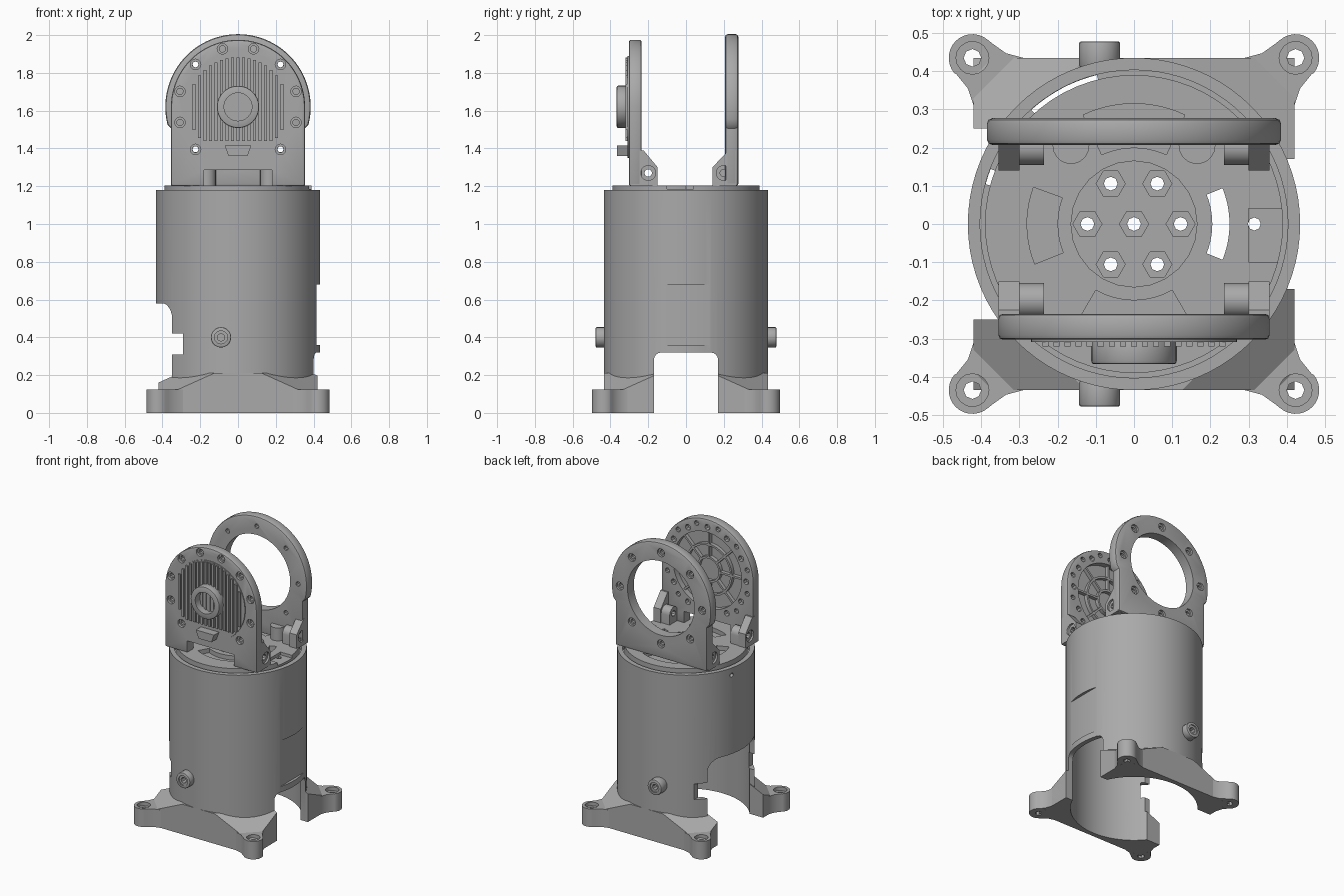
import bpy, bmesh
from math import sin, cos, pi, radians, sqrt
from mathutils import Vector

if "Cube" in bpy.data.objects:
    bpy.data.objects.remove(bpy.data.objects["Cube"])

grey = bpy.data.materials.new("plain grey")
grey.use_nodes = True
grey.diffuse_color = (0.4, 0.4, 0.4, 1)
grey.node_tree.nodes["Principled BSDF"].inputs["Base Color"].default_value = (0.4, 0.4, 0.4, 1)


def arc(u, v, r, a0, a1, n):
    """Points on an arc, angles in degrees."""
    steps = [radians(a0 + (a1 - a0) * i / n) for i in range(n + 1)]
    return [(u + r * cos(t), v + r * sin(t)) for t in steps]


def circle(u, v, r, n=12):
    return arc(u, v, r, 0, 360, n)[:-1]


def sector(r0, r1, a0, a1, n=10):
    return arc(0, 0, r0, a0, a1, n) + arc(0, 0, r1, a1, a0, n)


def rect(u0, u1, v0, v1):
    return [(u0, v0), (u1, v0), (u1, v1), (u0, v1)]


def place(axis, u, v, w):
    return {"x": (w, u, v), "y": (u, w, v), "z": (u, v, w)}[axis]


def prism(name, loops, axis, a, b):
    """Extrude one or more closed outlines along an axis from a to b."""
    if not isinstance(loops[0], list):
        loops = [loops]
    bm = bmesh.new()
    for loop in loops:
        face = bm.faces.new([bm.verts.new(place(axis, u, v, a)) for u, v in loop])
        top = bmesh.ops.extrude_face_region(bm, geom=[face])["geom"]
        move = Vector(place(axis, 0, 0, b - a))
        bmesh.ops.translate(bm, vec=move, verts=[g for g in top if isinstance(g, bmesh.types.BMVert)])
    bmesh.ops.recalc_face_normals(bm, faces=bm.faces)
    mesh = bpy.data.meshes.new(name)
    bm.to_mesh(mesh)
    bm.free()
    mesh.materials.append(grey)
    obj = bpy.data.objects.new(name, mesh)
    bpy.context.collection.objects.link(obj)
    return obj


def cut(obj, *cutters, bevel=0):
    """Subtract prisms, given as (loops, axis, a, b), and bake the result."""
    if bevel:
        mod = obj.modifiers.new("bevel", "BEVEL")
        mod.width, mod.segments, mod.angle_limit = bevel, 2, radians(60)
    tools = [prism("cutter", *c) for c in cutters]
    for tool in tools:
        mod = obj.modifiers.new("cut", "BOOLEAN")
        mod.operation, mod.solver, mod.object = "DIFFERENCE", "EXACT", tool
    bpy.context.view_layer.update()
    baked = bpy.data.meshes.new_from_object(obj.evaluated_get(bpy.context.evaluated_depsgraph_get()))
    obj.modifiers.clear()
    obj.data = baked
    for tool in tools:
        bpy.data.objects.remove(tool)
    return obj


# Main tube with cable openings, side flat and rim hole
door = rect(-0.17, 0.17, -0.1, 0.28)[:2] + arc(0.13, 0.28, 0.04, 0, 90, 4) + arc(-0.13, 0.28, 0.04, 90, 180, 4)
gate = rect(-0.26, 0.26, -0.1, 0.5)[:2] + arc(0.18, 0.5, 0.08, 0, 90, 6) + arc(-0.18, 0.5, 0.08, 90, 180, 6)
tube = prism("main_tube", circle(0, 0, 0.435, 80), "z", 0, 1.18)
cut(tube,
    (circle(0, 0, 0.403, 80), "z", -0.1, 1.3),
    (door, "x", 0.2, 0.6),
    (gate, "x", -0.6, -0.2),
    (rect(-0.33, 0.33, 0.31, 0.42), "x", -0.6, -0.29),
    (rect(-0.2, 0.2, 0.36, 0.68), "x", 0.416, 0.6),
    (circle(0.1, 1.13, 0.014), "x", -0.6, -0.2))

# Inner ledge below the turntable, with two slots
ledge = prism("inner_ledge", circle(0, 0, 0.41, 64), "z", 1.09, 1.12)
cut(ledge, (circle(0, 0, 0.35, 64), "z", 1, 1.2),
    (sector(0.37, 0.402, 104, 132), "z", 1, 1.2),
    (sector(0.37, 0.402, 159, 165), "z", 1, 1.2))

# Side bosses on the tube
for name, s in (("front_boss", -1), ("rear_boss", 1)):
    boss = prism(name, circle(-0.09, 0.4, 0.054, 20), "y", s * 0.41, s * 0.478)
    cut(boss, (circle(-0.09, 0.4, 0.035, 12), "y", s * 0.47, s * 0.5),
        (circle(-0.09, 0.4, 0.02, 8), "y", s * 0.43, s * 0.5), bevel=0.006)

# Base: two halves with sloped shoulders, each with two feet
bore = (circle(0, 0, 0.403, 80), "z", -0.1, 0.5)
for side, sy in (("front", -1), ("rear", 1)):
    plan = [(-0.3, sy * 0.25), (-0.42, sy * 0.25), (-0.42, sy * 0.435),
            (0.42, sy * 0.435), (0.42, sy * 0.17), (0.3, sy * 0.17)]
    shoulder = prism(side + "_base_shoulder", plan, "z", 0, 0.21)
    bm = bmesh.new()
    bm.from_mesh(shoulder.data)
    for sx in (-1, 1):
        geom = bm.verts[:] + bm.edges[:] + bm.faces[:]
        res = bmesh.ops.bisect_plane(bm, geom=geom, plane_co=(sx * 0.375, sy * 0.375, 0.125),
                                     plane_no=(sx * 0.45, sy * 0.45, 1), clear_outer=True)
        edges = [g for g in res["geom_cut"] if isinstance(g, bmesh.types.BMEdge)]
        bmesh.ops.holes_fill(bm, edges=edges)
    bmesh.ops.recalc_face_normals(bm, faces=bm.faces)
    bm.to_mesh(shoulder.data)
    bm.free()
    cut(shoulder, bore)

    for label, sx in (("right", -1), ("left", 1)):
        inner = 0.17 if sx > 0 else 0.25
        half = [(0.3, inner), (0.42, inner), (0.42, 0.31), (0.435, 0.355), (0.465, 0.392)]
        half += arc(0.423, 0.435, 0.062, -40, 130, 14)
        half += [(0.37, 0.472), (0.335, 0.447), (0.29, 0.435), (0.24, 0.3)]
        foot = prism(f"{side}_{label}_foot", [(sx * x, sy * y) for x, y in half], "z", 0, 0.125)
        cx, cy = sx * 0.423, sy * 0.435
        cut(foot, bore,
            (circle(cx, cy, 0.043, 16), "z", 0.1, 0.2),
            (circle(cx, cy, 0.023, 8), "z", -0.1, 0.2),
            (circle(sx * 0.365, sy * 0.425, 0.013, 8), "z", -0.1, 0.05),
            (circle(sx * 0.41, sy * 0.375, 0.013, 8), "z", -0.1, 0.05))

# Turntable with hub, pockets and windows
table = prism("turntable", circle(0, 0, 0.39, 64), "z", 1.15, 1.205)
hub_holes = [arc(0, 0, 0.122, 60 * i, 60 * i, 1)[0] for i in range(6)] + [(0, 0)]
cut(table,
    (circle(0, 0, 0.165, 24), "z", 1.18, 1.3),
    (sector(0.2, 0.28, 160, 202), "z", 1.175, 1.3),
    (sector(0.2, 0.28, 240, 300), "z", 1.175, 1.3),
    (sector(0.2, 0.315, 65, 115), "z", 1.175, 1.3),
    (sector(0.205, 0.25, -22, 22), "z", 1, 1.3),
    (rect(0.3, 0.45, -0.1, 0.04), "z", 1.185, 1.3),
    (circle(0.315, 0, 0.017, 8), "z", 1, 1.3),
    ([circle(x, y, 0.038, 6) for x, y in hub_holes], "z", 1.168, 1.3),
    ([circle(x, y, 0.018, 8) for x, y in hub_holes], "z", 1, 1.3))

# Bracket plates
AXIS_Z = 1.62
ring_points = lambda angles, r: [arc(0, AXIS_Z, r, a, a, 1)[0] for a in angles]
front_outline = [(-0.355, 1.2), (0.355, 1.2)] + arc(0, AXIS_Z, 0.355, 0, 180, 40)
front = prism("front_bracket", front_outline, "y", -0.303, -0.235)
screws = ring_points(range(-45, 226, 30), 0.318)
pockets = ring_points(range(-60, 241, 30), 0.3)
cut(front,
    (circle(0, AXIS_Z, 0.265, 48), "y", -0.275, -0.2),
    (rect(-0.18, 0.18, 1.1, 1.285), "y", -0.4, -0.2),
    ([circle(x, z, 0.028) for x, z in screws], "y", -0.4, -0.285),
    ([circle(x, z, 0.017, 10) for x, z in screws], "y", -0.4, -0.2),
    ([circle(x, z, 0.02, 8) for x, z in pockets], "y", -0.265, -0.2), bevel=0.012)

low = AXIS_Z + 0.385 * sin(radians(-14))
rear_outline = [(-0.355, 1.2), (0.355, 1.2), (0.355, low - 0.02)]
rear_outline += arc(0, AXIS_Z, 0.385, -14, 194, 48) + [(-0.355, low - 0.02)]
rear = prism("rear_bracket", rear_outline, "y", 0.207, 0.277)
screws = ring_points(range(0, 360, 45), 0.318)
cut(rear,
    (circle(0, AXIS_Z, 0.258, 56), "y", 0, 0.5),
    ([circle(x, z, 0.028) for x, z in screws], "y", 0.262, 0.4),
    ([circle(x, z, 0.016, 10) for x, z in screws], "y", 0, 0.5), bevel=0.014)

# Bracket lugs, nuts and rear posts
for label, s in (("right", -1), ("left", 1)):
    for side, sy, y0, y1 in (("front", -1, 0.15, 0.29), ("rear", 1, 0.14, 0.265)):
        outline = [(sy * y1, 1.2), (sy * y0, 1.2), (sy * y0, 1.3), (sy * 0.225, 1.39), (sy * y1, 1.39)]
        lug = prism(f"{side}_{label}_lug", outline, "x", s * 0.3, s * 0.355)
        hole = (circle(sy * 0.2, 1.27, 0.02, 10), "x", s * 0.1, s * 0.5)
        cut(lug, (circle(sy * 0.2, 1.27, 0.04, 14), "x", s * 0.342, s * 0.5), hole)
        block = rect(sy * 0.155, sy * 0.245, 1.2, 1.27)[:2] + arc(sy * 0.2, 1.27, 0.045, 0, 180, 10)[::sy]
        cut(prism(f"{side}_{label}_nut", block, "x", s * 0.235, s * 0.3), hole)
    prism(f"rear_{label}_post", circle(s * 0.165, 0.205, 0.048, 18), "z", 1.2, 1.295)

# Finned cover, shaft collar and cable tab on the front bracket
prism("front_cover", circle(0, AXIS_Z, 0.27, 48), "y", -0.309, -0.29)
fins = []
for i in range(-8, 9):
    x = i * 0.029
    h = sqrt(0.262 ** 2 - x * x)
    bottom = -0.18 if abs(x) < 0.19 else -h
    fins.append(rect(x - 0.008, x + 0.008, AXIS_Z + bottom, AXIS_Z + h))
prism("cover_fins", fins, "y", -0.321, -0.3)
collar = prism("shaft_collar", circle(0, AXIS_Z, 0.112, 32), "y", -0.367, -0.3)
cut(collar, (circle(0, AXIS_Z, 0.074, 32), "y", -0.5, -0.315), bevel=0.008)
prism("cable_tab", [(-0.05, 1.36), (0.05, 1.36), (0.07, 1.415), (-0.07, 1.415)], "y", -0.365, -0.29)

# Stiffening ribs inside the front bracket
for r in (0.09, 0.18):
    ring = prism("inner_ring_rib", circle(0, AXIS_Z, r, 36), "y", -0.28, -0.25)
    cut(ring, (circle(0, AXIS_Z, r - 0.014, 36), "y", -0.4, -0.1))
ribs = []
for i in range(8):
    t = i * pi / 4
    d, n = Vector((cos(t), sin(t))), Vector((-sin(t), cos(t))) * 0.007
    c = Vector((0, AXIS_Z))
    ribs.append([tuple(c + d * r + n * k) for r, k in ((0.085, -1), (0.267, -1), (0.267, 1), (0.085, 1))])
prism("radial_ribs", ribs, "y", -0.28, -0.25)

# Smooth curved walls, keep corners sharp
bpy.ops.object.select_all(action="DESELECT")
for obj in bpy.context.collection.objects:
    if obj.type == "MESH":
        obj.select_set(True)
        bpy.context.view_layer.objects.active = obj
bpy.ops.object.shade_smooth_by_angle(angle=radians(30))
